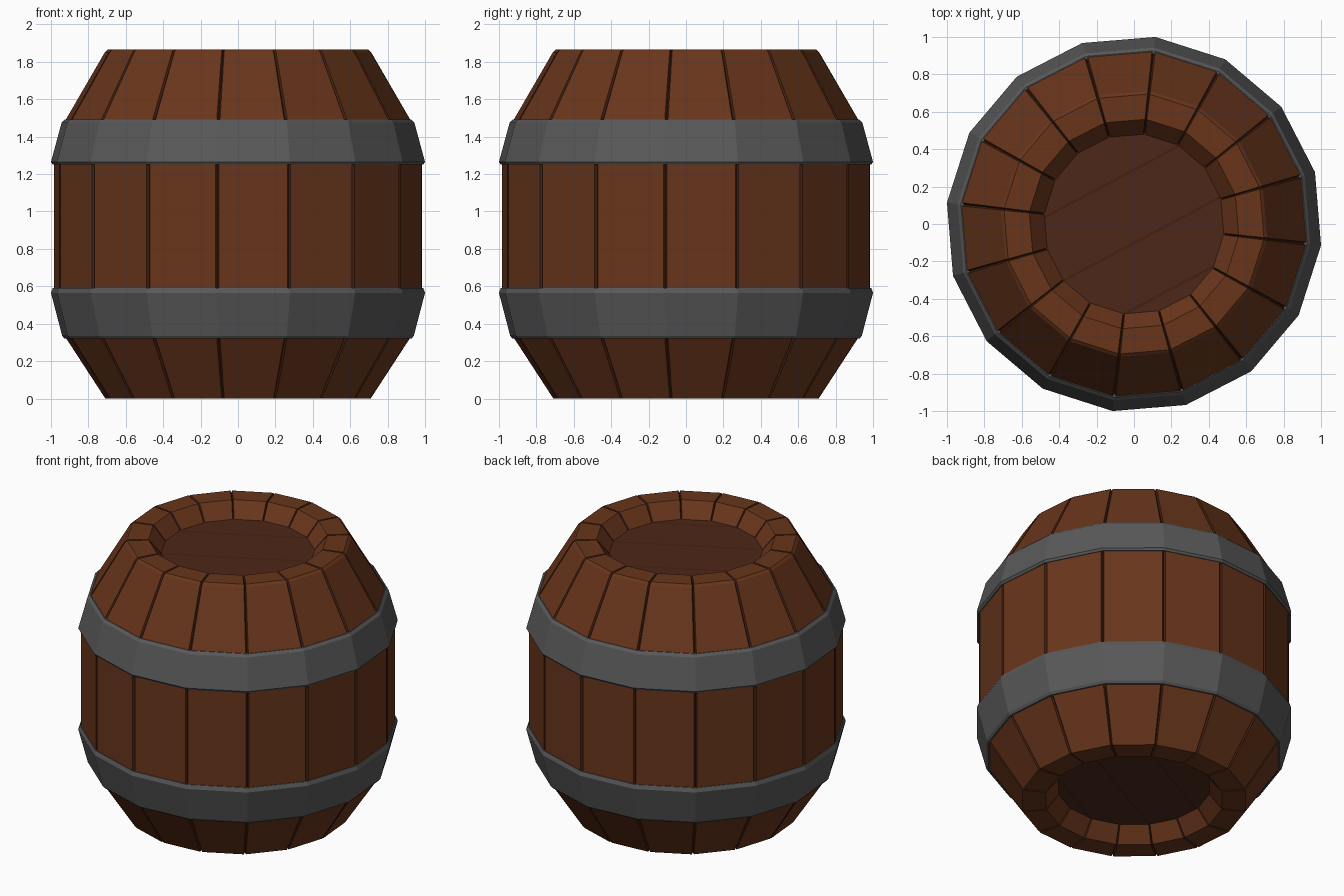
import bpy, bmesh
from math import cos, sin, pi, radians
from mathutils import Vector

if "Cube" in bpy.data.objects:
    bpy.data.objects.remove(bpy.data.objects["Cube"])

SIDES = 16
START = radians(-6.5)
K = 1 / cos(START)          # grid half-width -> corner radius
GROOVE = 0.014


def material(name, r, g, b):
    m = bpy.data.materials.new(name)
    m.diffuse_color = (r, g, b, 1)
    m.use_nodes = True
    m.node_tree.nodes["Principled BSDF"].inputs["Base Color"].default_value = m.diffuse_color
    return m


WOOD = material("stave wood", 0.14, 0.036, 0.011)
SEAM = material("seam shadow", 0.06, 0.015, 0.005)
LID = material("lid wood", 0.075, 0.02, 0.009)
IRON = material("hoop iron", 0.10, 0.10, 0.10)


def finish(name, bm, *mats):
    bmesh.ops.recalc_face_normals(bm, faces=bm.faces)
    me = bpy.data.meshes.new(name)
    bm.to_mesh(me)
    bm.free()
    for m in mats:
        me.materials.append(m)
    ob = bpy.data.objects.new(name, me)
    bpy.context.collection.objects.link(ob)
    return ob


def corner(i, r, z):
    a = START + 2 * pi * i / SIDES
    return Vector((r * K * cos(a), r * K * sin(a), z))


def skin(bm, rings, closed=False, seam_every=0):
    n = len(rings[0])
    pairs = list(zip(rings, rings[1:]))
    if closed:
        pairs.append((rings[-1], rings[0]))
    for a, b in pairs:
        for i in range(n):
            j = (i + 1) % n
            f = bm.faces.new((a[i], a[j], b[j], b[i]))
            if seam_every and i % seam_every != 1:
                f.material_index = 1


# Staves: (radius, height, seam direction in r, seam direction in z)
profile = [
    (0.48, 0.10, 1, 0), (0.56, 0.0, 0.7, 0.7), (0.71, 0.0, -0.5, 0.8),
    (0.925, 0.33, -1, 0), (0.985, 0.58, -1, 0), (0.985, 1.26, -1, 0),
    (0.925, 1.485, -1, 0), (0.712, 1.852, -0.7, -0.7), (0.695, 1.867, -0.3, -0.9),
    (0.56, 1.867, 0.7, -0.7), (0.48, 1.768, 1, 0),
]
bm = bmesh.new()
rings = []
for r, z, dr, dz in profile:
    ring = []
    for i in range(SIDES):
        p, q = corner(i, r, z), corner(i + 1, r, z)
        ring.append(bm.verts.new(corner(i, r + dr * GROOVE, z + dz * GROOVE)))
        ring.append(bm.verts.new(p.lerp(q, 0.025)))
        ring.append(bm.verts.new(p.lerp(q, 0.975)))
    rings.append(ring)
skin(bm, rings, seam_every=3)
finish("staves", bm, WOOD, SEAM)

# Iron hoops, each a closed section swept around the barrel
hoops = {
    "lower_hoop": [(0.90, 0.32), (0.928, 0.32), (0.94, 0.335),
                   (1.0, 0.565), (0.99, 0.592), (0.95, 0.592)],
    "upper_hoop": [(0.95, 1.25), (0.99, 1.25), (1.0, 1.265),
                   (0.943, 1.475), (0.926, 1.492), (0.89, 1.492)],
}
for name, section in hoops.items():
    bm = bmesh.new()
    skin(bm, [[bm.verts.new(corner(i, r, z)) for i in range(SIDES)]
              for r, z in section], closed=True)
    finish(name, bm, IRON)

# Sunken plank lids with diagonal seams
across = Vector((-sin(radians(28)), cos(radians(28)), 0))
seams = (0.256, -0.09, -0.40)
for name, z in (("top_lid", 1.768), ("bottom_lid", 0.10)):
    bm = bmesh.new()
    bm.faces.new([bm.verts.new(corner(i, 0.495, z)) for i in range(SIDES)])
    for d in seams:
        for e in (-0.007, 0.007):
            bmesh.ops.bisect_plane(bm, geom=bm.verts[:] + bm.edges[:] + bm.faces[:],
                                   plane_co=across * (d + e), plane_no=across)
    for f in bm.faces:
        if any(abs(f.calc_center_median().dot(across) - d) < 0.007 for d in seams):
            f.material_index = 1
    lid = finish(name, bm, LID, SEAM)
    if z < 1:
        lid.data.flip_normals()
